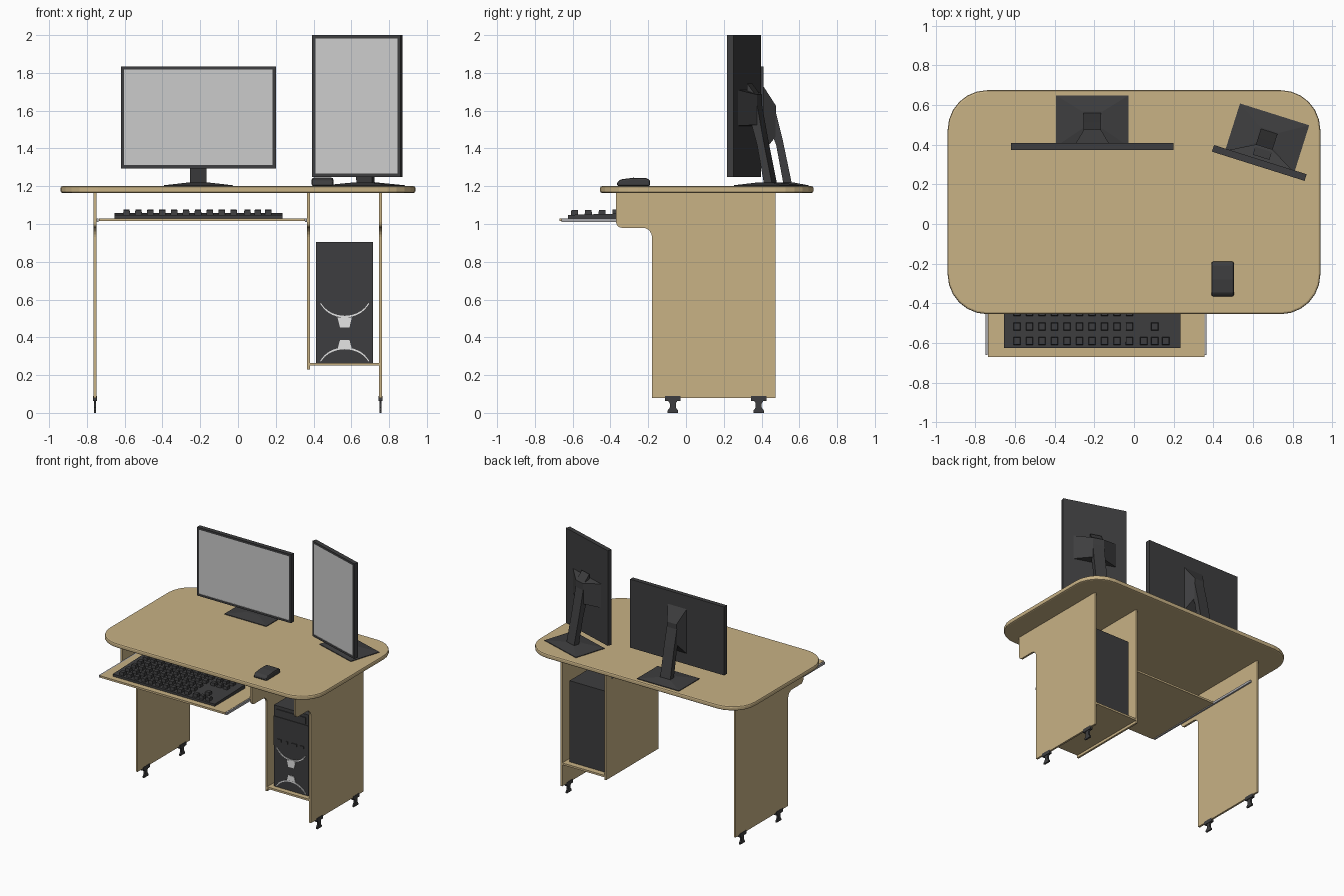
import bpy, bmesh, math
from mathutils import Matrix, Vector

if "Cube" in bpy.data.objects:
    bpy.data.objects.remove(bpy.data.objects["Cube"])


def material(name, rgb):
    m = bpy.data.materials.new(name)
    m.diffuse_color = (*rgb, 1)
    m.use_nodes = True
    m.node_tree.nodes["Principled BSDF"].inputs["Base Color"].default_value = m.diffuse_color
    return m


WOOD = material("light wood", (0.58, 0.445, 0.235))
DARK = material("charcoal plastic", (0.048, 0.048, 0.05))
SCREEN = material("screen grey", (0.6, 0.6, 0.6))
TRIM = material("pale trim", (0.78, 0.78, 0.78))
STEEL = material("rail steel", (0.4, 0.4, 0.42))


def finish(bm, name, mats, place=None, bevel=0, segs=2):
    bmesh.ops.recalc_face_normals(bm, faces=bm.faces[:])
    me = bpy.data.meshes.new(name)
    bm.to_mesh(me)
    bm.free()
    for m in mats:
        me.materials.append(m)
    ob = bpy.data.objects.new(name, me)
    bpy.context.collection.objects.link(ob)
    if place:
        ob.matrix_world = place
    if bevel:
        mod = ob.modifiers.new("bevel", 'BEVEL')
        mod.width, mod.segments, mod.limit_method = bevel, segs, 'ANGLE'
        mod.angle_limit = math.radians(50)
    return ob


def add_box(bm, x0, x1, y0, y1, z0, z1, taper=1.0):
    lo = [(x0, y0), (x1, y0), (x1, y1), (x0, y1)]
    cx, cy = (x0 + x1) / 2, (y0 + y1) / 2
    hi = [(cx + (x - cx) * taper, cy + (y - cy) * taper) for x, y in lo]
    add_loft(bm, [(x, y, z0) for x, y in lo], [(x, y, z1) for x, y in hi])


def add_loft(bm, ring_a, ring_b):
    a = [bm.verts.new(p) for p in ring_a]
    b = [bm.verts.new(p) for p in ring_b]
    n = len(a)
    for i in range(n):
        bm.faces.new((a[i], a[(i + 1) % n], b[(i + 1) % n], b[i]))
    bm.faces.new(a[::-1])
    bm.faces.new(b)


def box(name, mat, *dims, place=None, bevel=0, taper=1.0):
    bm = bmesh.new()
    add_box(bm, *dims, taper=taper)
    return finish(bm, name, [mat], place, bevel)


def prism(name, mat, plane, pts, d0, d1, place=None, bevel=0):
    put = {'yz': lambda u, v, d: (d, u, v), 'xz': lambda u, v, d: (u, d, v),
           'xy': lambda u, v, d: (u, v, d)}[plane]
    bm = bmesh.new()
    add_loft(bm, [put(u, v, d0) for u, v in pts], [put(u, v, d1) for u, v in pts])
    return finish(bm, name, [mat], place, bevel)


def arc(cx, cy, r, a0, a1, n=6):
    return [(cx + r * math.cos(math.radians(a0 + (a1 - a0) * i / n)),
             cy + r * math.sin(math.radians(a0 + (a1 - a0) * i / n))) for i in range(n + 1)]


# desktop with rounded corners and softened rim
r = 0.2
rim = (arc(0.94 - r, 0.675 - r, r, 0, 90) + arc(-0.94 + r, 0.675 - r, r, 90, 180)
       + arc(-0.94 + r, -0.455 + r, r, 180, 270) + arc(0.94 - r, -0.455 + r, r, 270, 360))
prism("desktop", WOOD, 'xy', rim, 1.165, 1.2, bevel=0.01)


# upright panels with a stepped front edge
def panel(name, x0, x1, bottom):
    pts = ([(0.475, 1.168), (-0.37, 1.168)] + arc(-0.34, 1.01, 0.03, 180, 270, 4)
           + arc(-0.23, 0.93, 0.05, 90, 0, 5) + [(-0.18, bottom), (0.475, bottom)])
    prism(name, WOOD, 'yz', pts, x0, x1)


panel("left_panel", -0.765, -0.75, 0.08)
panel("right_panel", 0.747, 0.762, 0.08)
panel("middle_panel", 0.365, 0.38, 0.23)
box("tower_shelf", WOOD, 0.38, 0.747, -0.18, 0.475, 0.25, 0.265)

# feet: a clip around the panel edge, neck and flared base
for side, x in (("left", -0.7575), ("right", 0.7545)):
    for end, y in (("front", -0.07), ("back", 0.385)):
        bm = bmesh.new()
        add_box(bm, x - 0.01, x + 0.01, y - 0.04, y + 0.04, 0.062, 0.09)
        half = [(0.028, 0), (0.028, 0.012), (0.016, 0.028), (0.016, 0.05), (0.024, 0.063)]
        ring = half + [(-u, v) for u, v in half[::-1]]
        add_loft(bm, [(x - 0.006, y + u, v) for u, v in ring],
                 [(x + 0.006, y + u, v) for u, v in ring])
        finish(bm, f"{side}_{end}_foot", [DARK])

# sliding tray and its rails
box("keyboard_tray", WOOD, -0.737, 0.355, -0.67, 0.0, 1.015, 1.03)
for side, x in (("left", -0.744), ("right", 0.36)):
    box(f"{side}_tray_rail", STEEL, x - 0.006, x + 0.006, -0.66, 0.41, 1.01, 1.028)

# keyboard body and keys
prism("keyboard_body", DARK, 'yz',
      [(-0.625, 1.03), (-0.25, 1.03), (-0.25, 1.058), (-0.625, 1.048)], -0.655, 0.235)
bm = bmesh.new()
main_x = [-0.59 + 0.063 * i for i in range(10)]
side_x = [0.05, 0.105, 0.16]
for row in range(5):
    extra = {0: side_x, 1: side_x[1:2], 2: []}.get(row, side_x)
    for kx in main_x + extra:
        ky = -0.59 + 0.073 * row
        add_box(bm, kx - 0.019, kx + 0.019, ky - 0.02, ky + 0.02, 1.045,
                1.073 + 0.001 * row, taper=0.85)
finish(bm, "keyboard_keys", [DARK])

# mouse
prism("mouse", DARK, 'yz', [(-0.365, 1.2), (-0.365, 1.222), (-0.345, 1.236), (-0.28, 1.245),
                            (-0.21, 1.243), (-0.19, 1.232), (-0.19, 1.2)],
      0.39, 0.505, bevel=0.01)


# monitors: local x across, local y back, origin at the display centre on the desk
def monitor(name, w, z0, z1, mount_w, mount_h, place):
    bm = bmesh.new()
    add_box(bm, -w / 2, w / 2, -0.0175, 0.0175, z0, z1)
    bmesh.ops.recalc_face_normals(bm, faces=bm.faces[:])
    front = next(f for f in bm.faces if f.normal.y < -0.9)
    bmesh.ops.inset_region(bm, faces=[front], thickness=0.024, depth=0)
    front.material_index = 1
    rim = bmesh.ops.extrude_discrete_faces(bm, faces=[front])['faces'][0]
    bmesh.ops.translate(bm, verts=rim.verts[:], vec=Vector((0, 0.003, 0)))
    rim.material_index = 1
    finish(bm, name + "_display", [DARK, SCREEN], place)
    # flared mount on the back
    zc = (z0 + z1) / 2 - 0.01
    bm = bmesh.new()

    def ring(hw, hh, y, z):
        return [(-hw, y, z - hh), (hw, y, z - hh), (hw, y, z + hh), (-hw, y, z + hh)]
    add_loft(bm, ring(mount_w / 2, mount_h / 2, 0.017, zc), ring(0.042, 0.08, 0.085, zc - 0.01))
    finish(bm, name + "_mount", [DARK], place)
    # leaning neck
    prism(name + "_neck", DARK, 'yz',
          [(0.125, 1.205), (0.17, 1.205), (0.12, 1.445), (0.075, zc + 0.07),
           (0.03, zc + 0.13), (0.03, zc), (0.085, 1.42)], -0.044, 0.044, place)
    # shallow pyramid base
    bm = bmesh.new()
    add_box(bm, -0.183, 0.183, 0.0, 0.257, 1.199, 1.205)
    add_loft(bm, [(x, y, 1.205) for x, y in ((-.183, 0), (.183, 0), (.183, .257), (-.183, .257))],
             [(x, y, 1.22) for x, y in ((-.05, .09), (.05, .09), (.05, .175), (-.05, .175))])
    finish(bm, name + "_base", [DARK], place)


monitor("wide_monitor", 0.82, 1.295, 1.835, 0.165, 0.35, Matrix.Translation((-0.21, 0.392, 0)))
monitor("tall_monitor", 0.49, 1.25, 2.0, 0.33, 0.19,
        Matrix.Translation((0.632, 0.308, 0)) @ Matrix.Rotation(math.radians(-17.5), 4, 'Z'))

# computer tower with front details
FY = -0.14
box("tower_case", DARK, 0.412, 0.715, FY, 0.43, 0.265, 0.905)
box("tower_drive_bay", DARK, 0.433, 0.692, FY - 0.007, FY, 0.83, 0.88)
box("tower_front_panel", DARK, 0.412, 0.715, FY - 0.005, FY, 0.59, 0.82)
for i, (bx, hw) in enumerate(((0.465, 0.018), (0.53, 0.008), (0.595, 0.02), (0.66, 0.018))):
    box(f"tower_button_{i + 1}", DARK, bx - hw, bx + hw, FY - 0.012, FY, 0.63, 0.65)
CX = 0.565
for name, mid, end, b0, b1 in (("upper", 0.505, 0.575, 0.452, 0.505),
                               ("lower", 0.337, 0.27, 0.387, 0.337)):
    ts = [-1 + i / 6 for i in range(13)]
    curve = [(CX + 0.128 * t, mid + (end - mid) * (1 - math.sqrt(1 - 0.8 * t * t)) / 0.553)
             for t in ts]
    strip = curve + [(x, z + 0.009) for x, z in curve[::-1]]
    prism(f"tower_{name}_arc", TRIM, 'xz', strip, FY - 0.006, FY)
    prism(f"tower_{name}_badge", TRIM, 'xz',
          [(CX - 0.025, b0), (CX + 0.025, b0), (CX + 0.038, b1), (CX - 0.038, b1)],
          FY - 0.005, FY)
